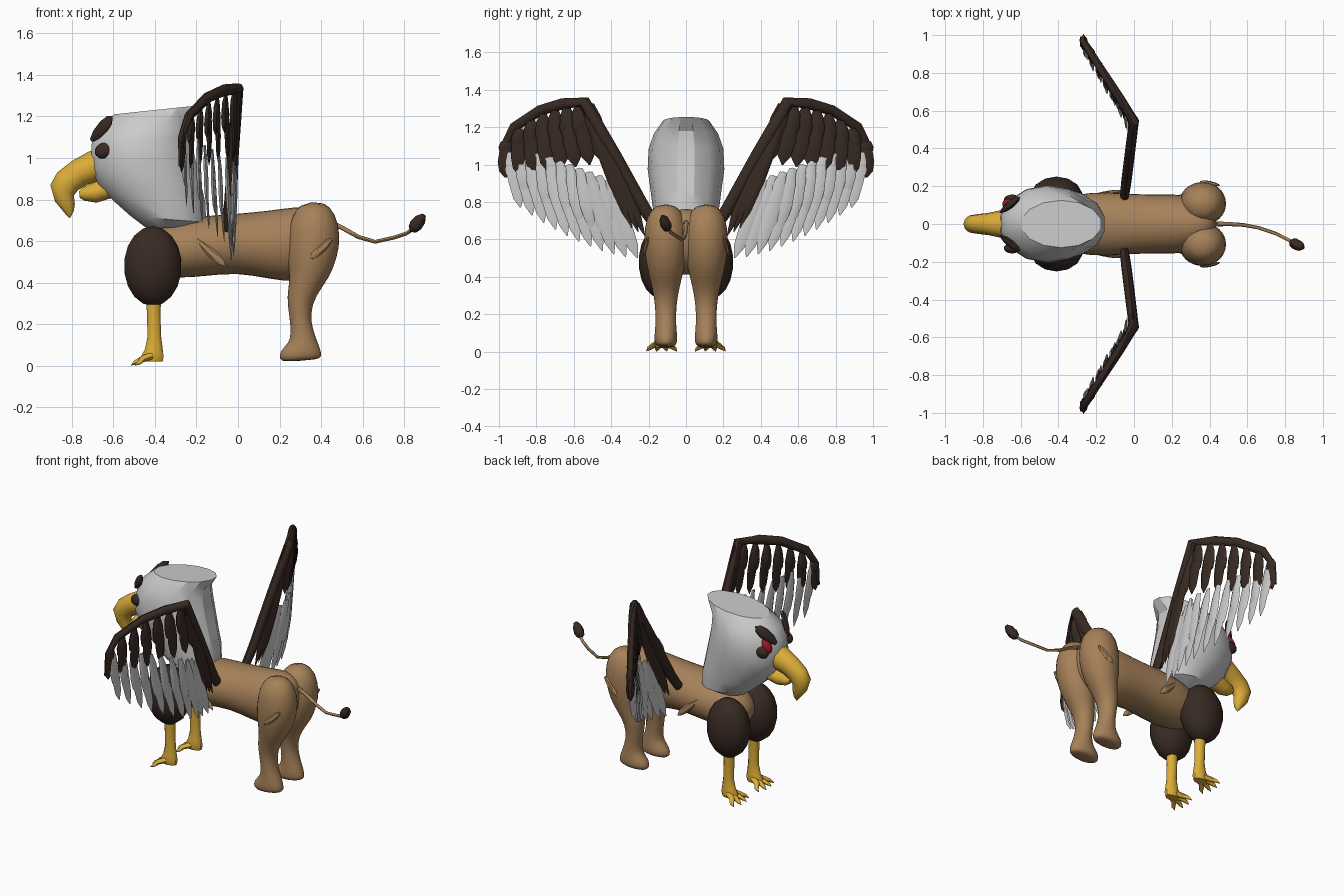
import bpy, bmesh, math
from mathutils import Vector, Matrix

if "Cube" in bpy.data.objects:
    bpy.data.objects.remove(bpy.data.objects["Cube"])


def material(name, color):
    m = bpy.data.materials.new(name)
    m.diffuse_color = (*color, 1)
    m.use_nodes = True
    m.node_tree.nodes["Principled BSDF"].inputs["Base Color"].default_value = m.diffuse_color
    return m


TAN = material("tan_fur", (0.38, 0.22, 0.10))
DARK = material("dark_feather", (0.040, 0.023, 0.017))
GOLD = material("gold", (0.72, 0.42, 0.04))
RED = material("red", (0.35, 0.01, 0.02))


def finish(name, bm, mat=None, mirror=False, subsurf=0, angle=45):
    bmesh.ops.recalc_face_normals(bm, faces=bm.faces)
    me = bpy.data.meshes.new(name)
    bm.to_mesh(me)
    bm.free()
    ob = bpy.data.objects.new(name, me)
    bpy.context.collection.objects.link(ob)
    if mat:
        me.materials.append(mat)
    bpy.ops.object.select_all(action='DESELECT')
    ob.select_set(True)
    bpy.context.view_layer.objects.active = ob
    bpy.ops.object.shade_smooth_by_angle(angle=math.radians(angle))
    if mirror:
        mod = ob.modifiers.new("mirror", 'MIRROR')
        mod.use_axis = (False, True, False)
        mod.use_mirror_merge = False
    if subsurf:
        mod = ob.modifiers.new("subsurf", 'SUBSURF')
        mod.levels = mod.render_levels = subsurf
    return ob


def skin(bm, rings):
    """Join rings of points into a capped tube."""
    loops = [[bm.verts.new(p) for p in r] for r in rings]
    n = len(loops[0])
    for a, b in zip(loops, loops[1:]):
        for i in range(n):
            bm.faces.new((a[i], a[(i + 1) % n], b[(i + 1) % n], b[i]))
    bm.faces.new(loops[0])
    bm.faces.new(loops[-1])


def oval(c, u, v, n):
    return [c + u * math.cos(2 * math.pi * i / n) + v * math.sin(2 * math.pi * i / n) for i in range(n)]


def loft(bm, sections, y=0, n=16):
    """Sections are (x1, z1, x2, z2, half width) in the side view."""
    rings = []
    for x1, z1, x2, z2, w in sections:
        a, b = Vector((x1, y, z1)), Vector((x2, y, z2))
        rings.append(oval((a + b) / 2, Vector((0, w, 0)), (b - a) / 2, n))
    skin(bm, rings)


def sweep(bm, pts, widths, thick, normal, n=8):
    """Flattened tube along a path; thick is the ratio to the width."""
    pts = [Vector(p) for p in pts]
    rings = []
    for i, p in enumerate(pts):
        t = (pts[min(i + 1, len(pts) - 1)] - pts[max(i - 1, 0)]).normalized()
        u = Vector(normal).cross(t).normalized()
        rings.append(oval(p, u * widths[i], t.cross(u) * widths[i] * thick, n))
    skin(bm, rings)


def leaf(bm, base, tip, w, thick, normal, n=6):
    a, b = Vector(base), Vector(tip)
    prof = [(0, .35), (.25, .85), (.6, 1), (.85, .75), (1, .08)]
    sweep(bm, [a.lerp(b, t) for t, _ in prof], [w * s for _, s in prof], thick, normal, n)


def ball(name, loc, scale, mat, mirror=False, rot=0, seg=16):
    bm = bmesh.new()
    bmesh.ops.create_uvsphere(bm, u_segments=seg, v_segments=seg // 2 + 2, radius=1)
    bm.transform(Matrix.Translation(loc) @ Matrix.Rotation(rot, 4, 'Y') @ Matrix.Diagonal((*scale, 1)))
    return finish(name, bm, mat, mirror, angle=60)


# Trunk
bm = bmesh.new()
loft(bm, [(x, t, x, b, w) for x, t, b, w in (
    (-.48, .58, .50, .05), (-.42, .66, .44, .12), (-.30, .71, .415, .165), (-.15, .725, .43, .175),
    (0, .735, .445, .16), (.15, .75, .415, .16), (.28, .77, .395, .16), (.38, .77, .45, .12),
    (.44, .70, .55, .06))])
finish("body", bm, TAN, subsurf=1, angle=180)

# Hind legs with paws
bm = bmesh.new()
for rows in [((.30, .785, .41, .795, .05), (.25, .71, .475, .735, .108), (.235, .60, .497, .62, .12),
              (.235, .50, .48, .52, .115), (.25, .42, .44, .42, .095), (.232, .33, .375, .34, .072),
              (.245, .25, .347, .25, .058), (.255, .16, .362, .17, .055), (.245, .11, .39, .10, .06),
              (.197, .07, .405, .06, .063), (.197, .03, .40, .04, .058), (.22, .018, .38, .03, .035))]:
    loft(bm, rows, y=.108)
finish("hind_leg", bm, TAN, True, 1, 180)

# Fur tufts on flank and hip
bm = bmesh.new()
leaf(bm, (-.20, .155, .61), (-.06, .175, .48), .022, .6, (0, 1, 0))
leaf(bm, (.45, .205, .61), (.35, .225, .515), .022, .6, (0, 1, 0))
finish("fur_tuft", bm, TAN, True)

# Head and neck hood
bm = bmesh.new()
loft(bm, [(-.44, .66, -.20, .67, .10), (-.52, .72, -.15, .69, .165), (-.60, .79, -.15, .78, .18),
          (-.67, .86, -.17, .87, .19), (-.715, .95, -.20, 1.0, .205), (-.71, 1.07, -.22, 1.10, .20),
          (-.67, 1.15, -.22, 1.18, .172), (-.60, 1.21, -.17, 1.255, .125)], n=14)
finish("head", bm, angle=30)

# Beak
bm = bmesh.new()
loft(bm, [(-.66, 1.05, -.62, .90, .08), (-.72, 1.03, -.67, .89, .075), (-.80, .985, -.73, .87, .06),
          (-.87, .93, -.77, .845, .053), (-.903, .87, -.79, .82, .05), (-.88, .79, -.785, .78, .036),
          (-.83, .73, -.79, .745, .02), (-.812, .712, -.805, .716, .005)], n=12)
finish("upper_beak", bm, GOLD, angle=50)
bm = bmesh.new()
loft(bm, [(-.62, .91, -.60, .81, .065), (-.70, .88, -.68, .785, .05),
          (-.745, .86, -.74, .795, .038), (-.765, .84, -.762, .81, .02)], n=12)
finish("lower_beak", bm, GOLD, angle=50)

# Eyes and brows
ball("eye", (-.645, .128, 1.035), (.045, .028, .038), DARK, True, rot=-.3)
ball("red_eye", (-.665, .105, 1.075), (.025, .03, .05), RED, rot=.5)
bm = bmesh.new()
leaf(bm, (-.705, .065, 1.085), (-.605, .14, 1.20), .034, .55, (-.5, .6, .2), 10)
finish("brow", bm, DARK, True)

# Front legs: feathered thigh, shin, talons
ball("front_thigh", (-.41, .14, .48), (.142, .113, .192), DARK, True, seg=14)
bm = bmesh.new()
loft(bm, [(-.445, .36, -.365, .36, .036), (-.44, .25, -.372, .25, .031), (-.437, .14, -.368, .14, .029),
          (-.45, .08, -.36, .08, .032), (-.47, .045, -.355, .045, .038), (-.46, .02, -.36, .022, .03)],
     y=.13, n=10)
finish("front_shin", bm, GOLD, True)
bm = bmesh.new()
for s in (-1, -.35, .35, 1):
    x = -.525 + .03 * abs(s)
    sweep(bm, [(-.41, .13 + .015 * s, .05), (-.46, .13 + .045 * s, .032), (x + .02, .13 + .07 * s, .016),
               (x, .13 + .08 * s, .003)], (.022, .017, .012, .002), .9, (0, 0, 1))
finish("talons", bm, GOLD, True)

# Tail
bm = bmesh.new()
sweep(bm, [(.44, 0, .69), (.50, 0, .665), (.58, -.005, .62), (.66, -.02, .597), (.75, -.05, .617),
           (.81, -.08, .637), (.86, -.105, .67)], (.013, .011, .01, .009, .009, .009, .009), 1, (0, 1, 0))
finish("tail", bm, TAN)
bm = bmesh.new()
leaf(bm, (.895, -.125, .725), (.83, -.095, .645), .032, .95, (0, 1, 0), 8)
finish("tail_tuft", bm, DARK)


# Wings follow a bent sheet: x depends on y
def wing_x(y):
    return -.05 + .05 * (y - .15) / .4 if y < .55 else -.29 * (y - .55) / .45


def feather(bm, by, bz, ty, tz, w, thick, push=0):
    xb = wing_x(by) - push
    leaf(bm, (xb, by, bz), (.5 * (xb + wing_x(ty)) - .01, ty, tz), w, thick, (1, 0, 0))


def edge_z(t):
    """Height of the wing's outer leading edge, t from wrist to tip."""
    return 1.325 - .05 * t - .14 * t ** 3


bm = bmesh.new()
arm = [(.15, .66), (.22, .76), (.38, 1.05), (.545, 1.335), (.66, 1.325), (.78, 1.29), (.92, 1.20),
       (.97, 1.10), (.985, .96)]
sweep(bm, [(wing_x(y), y, z) for y, z in arm], (.03, .034, .034, .034, .03, .028, .026, .022, .008),
      .8, (1, 0, 0))
finish("wing_arm", bm, DARK, True)

bm = bmesh.new()
for i in range(8):
    t = i / 7
    feather(bm, .51 + .44 * t, edge_z(t), .44 + .525 * t, 1.01 - .08 * t, .048, .3)
    feather(bm, .52 + .43 * t, edge_z(t), .49 + .48 * t, 1.15 - .10 * t, .042, .5)
# long coverts beside the arm
for k in (0, .035, .07):
    feather(bm, .50 + k * .4, 1.27, .22 + k, .62 + k * .6, .032, .5, -.004)
finish("dark_coverts", bm, DARK, True)

bm = bmesh.new()
for i in range(11):
    t = i / 10
    by, bz = .95 - .53 * t, 1.12 - .20 * t
    ty, tz = .885 - .625 * t, .50 + .27 * (1 - t) ** 1.6
    feather(bm, by, bz, ty, tz, .038, .2, .008 * (i % 2))
    if i < 10:
        feather(bm, by - .01, bz, by + (ty - by) * .6, bz + (tz - bz) * .72, .042, .3, .01)
finish("flight_feathers", bm, None, True)
